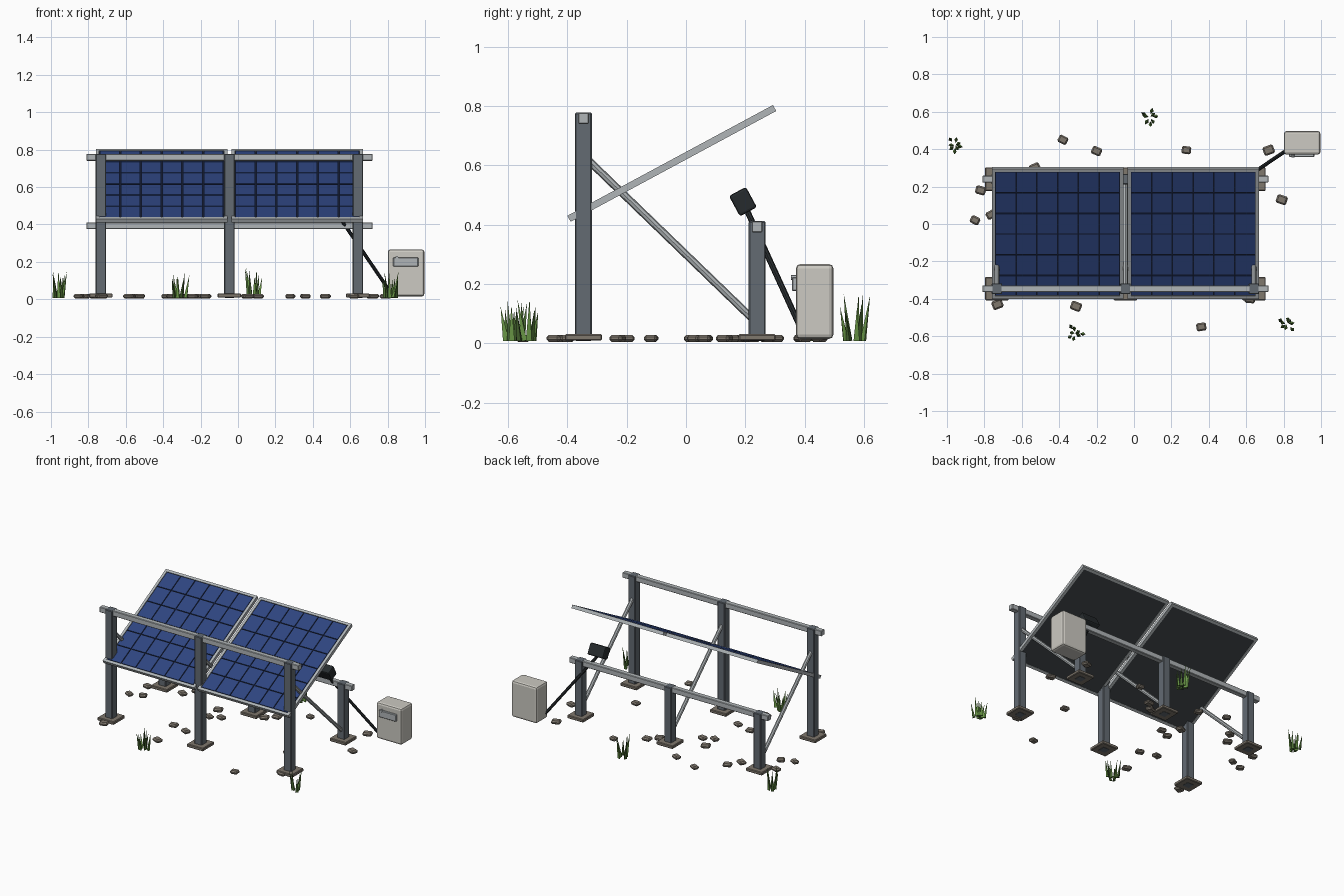
import bpy, bmesh, math, random
from mathutils import Vector, Matrix

if "Cube" in bpy.data.objects:
    bpy.data.objects.remove(bpy.data.objects["Cube"])

random.seed(4)


def mat(name, *rgb):
    m = bpy.data.materials.new(name)
    lin = [c / 12.92 if c <= 0.04045 else ((c + 0.055) / 1.055) ** 2.4 for c in rgb]
    m.diffuse_color = (*lin, 1)
    m.use_nodes = True
    m.node_tree.nodes["Principled BSDF"].inputs["Base Color"].default_value = m.diffuse_color
    return m


STEEL = mat("dark steel", .39, .42, .45)
ALU = mat("aluminium", .69, .71, .72)
CELL = mat("cell blue", .18, .27, .50)
NAVY = mat("cell gap navy", .08, .11, .20)
BACK = mat("back sheet grey", .23, .25, .26)
BLACK = mat("cable black", .15, .17, .18)
STONE = mat("stone", .50, .47, .43)
CREAM = mat("cabinet light grey", .80, .79, .76)
GREEN = mat("grass green", .42, .60, .28)
DARK_GREEN = mat("dark grass green", .29, .42, .20)


def add_box(bm, loc, size, rot=Matrix()):
    m = Matrix.Translation(loc) @ rot @ Matrix.Diagonal((*size, 1))
    return bmesh.ops.create_cube(bm, size=1, matrix=m)["verts"]


def finish(bm, name, mats, bevel=0, segs=1, matrix=Matrix()):
    if bevel:
        bmesh.ops.bevel(bm, geom=bm.edges[:], offset=bevel, segments=segs,
                        affect='EDGES', profile=0.5)
    bm.normal_update()
    me = bpy.data.meshes.new(name)
    bm.to_mesh(me)
    bm.free()
    ob = bpy.data.objects.new(name, me)
    for m in mats:
        me.materials.append(m)
    ob.matrix_world = matrix
    bpy.context.collection.objects.link(ob)
    return ob


def box(name, loc, size, m, bevel=0, segs=1, rot=Matrix()):
    bm = bmesh.new()
    add_box(bm, (0, 0, 0), size)
    return finish(bm, name, [m], bevel, segs, Matrix.Translation(loc) @ rot)


def rod(name, a, b, r, m, sides=8):
    a, b = Vector(a), Vector(b)
    d = b - a
    bm = bmesh.new()
    bmesh.ops.create_cone(bm, cap_ends=True, segments=sides, radius1=r,
                          radius2=r, depth=d.length)
    q = d.to_track_quat('Z', 'Y').to_matrix().to_4x4()
    return finish(bm, name, [m], matrix=Matrix.Translation((a + b) / 2) @ q)


CX = -0.046                    # middle of the rack
XS = (CX - .687, CX, CX + .687)
ROWS = (("front", -.346, .778), ("rear", .24, .412))

# posts, foot plates and cross beams
for row, y, top in ROWS:
    for x in XS:
        box(row + "_post", (x, y, (top + .008) / 2), (.056, .057, top - .008), STEEL, .004)
        box(row + "_foot_plate", (x, y, .02), (.125, .125, .022), STONE, .004)
    box(row + "_beam", (CX, y, top - .019), (1.53, .036, .037), ALU, .003)

# diagonal struts
for x in XS:
    rod("diagonal_strut", (x, -.33, .618), (x, .222, .085), .013, ALU)

# tilted panels: frame, backing sheet, 6 x 6 raised cells
TILT = Matrix.Rotation(math.radians(28.3), 4, 'X')
W, L, T, RIM = .703, .788, .023, .018
for side in (-1, 1):
    M = Matrix.Translation((CX + side * .3625, -.048, .607)) @ TILT
    bm = bmesh.new()
    for s in (-1, 1):
        add_box(bm, (s * (W - RIM) / 2, 0, 0), (RIM, L, T))
        add_box(bm, (0, s * (L - RIM) / 2, 0), (W - 2 * RIM, RIM, T))
    finish(bm, "panel_frame", [ALU], matrix=M)

    bm = bmesh.new()
    add_box(bm, (0, 0, -.001), (W - RIM, L - RIM, .016))
    bm.normal_update()
    for f in bm.faces:
        f.material_index = 1 if f.normal.z > .5 else 0
    finish(bm, "panel_sheet", [BACK, NAVY], matrix=M)

    bm = bmesh.new()
    n = 6
    cw, cl = (W - 2 * RIM) / n, (L - 2 * RIM) / n
    for i in range(n):
        for j in range(n):
            add_box(bm, ((i - (n - 1) / 2) * cw, (j - (n - 1) / 2) * cl, .0085),
                    (cw - .008, cl - .008, .005))
    finish(bm, "solar_cells", [CELL], matrix=M)

# junction box and cable to the cabinet
box("junction_box", (.535, .192, .478), (.12, .065, .078), BLACK, .008, 2, TILT)
rod("cable", (.535, .205, .45), (.81, .39, .045), .010, BLACK)

# control cabinet with front plate and latch
box("control_cabinet", (.899, .434, .141), (.195, .126, .252), CREAM, .014, 2)
box("cabinet_plate", (.897, .366, .200), (.134, .016, .048), ALU, .003)
rod("cabinet_latch", (.85, .355, .222), (.85, .375, .222), .009, ALU)

# loose stones
STONES = [(-.38, .45), (-.2, .39), (.28, .395), (.72, .395), (.79, .13), (-.82, .18),
          (-.85, .02), (-.765, .05), (-.73, -.43), (-.31, -.44), (.36, -.55),
          (-.53, .3), (-.58, .22), (-.354, -.2), (-.24, -.23), (-.244, .033),
          (-.256, .149), (-.173, .064), (.107, .274), (.05, .22), (.467, -.118), (.62, -.40)]
for x, y in STONES:
    s = random.uniform(.9, 1.1)
    box("stone", (x, y, .0165), (.055 * s, .045 * s, .024), STONE, .008, 1,
        Matrix.Rotation(random.uniform(-.6, .6), 4, 'Z'))

# grass clumps made of thin three-sided blades
for cx, cy, h in ((-.955, .42, .155), (.085, .57, .165), (-.315, -.585, .168), (.815, -.535, .145)):
    bm = bmesh.new()
    for k in range(8):
        a = k * math.tau / 8 + random.uniform(-.3, .3)
        r = random.uniform(.012, .038)
        bh = h * random.uniform(.6, 1)
        base = Vector((cx + r * math.cos(a), cy + r * math.sin(a), .008))
        lean = Vector((math.cos(a) * .15, math.sin(a) * .15, 1)).normalized()
        q = lean.to_track_quat('Z', 'Y').to_matrix().to_4x4()
        vs = bmesh.ops.create_cone(bm, cap_ends=True, segments=3, radius1=.012, radius2=0,
                                   depth=bh, matrix=Matrix.Translation(base + lean * bh / 2) @ q)["verts"]
        for f in {f for v in vs for f in v.link_faces}:
            f.material_index = k % 2
    finish(bm, "grass_clump", [GREEN, DARK_GREEN])
